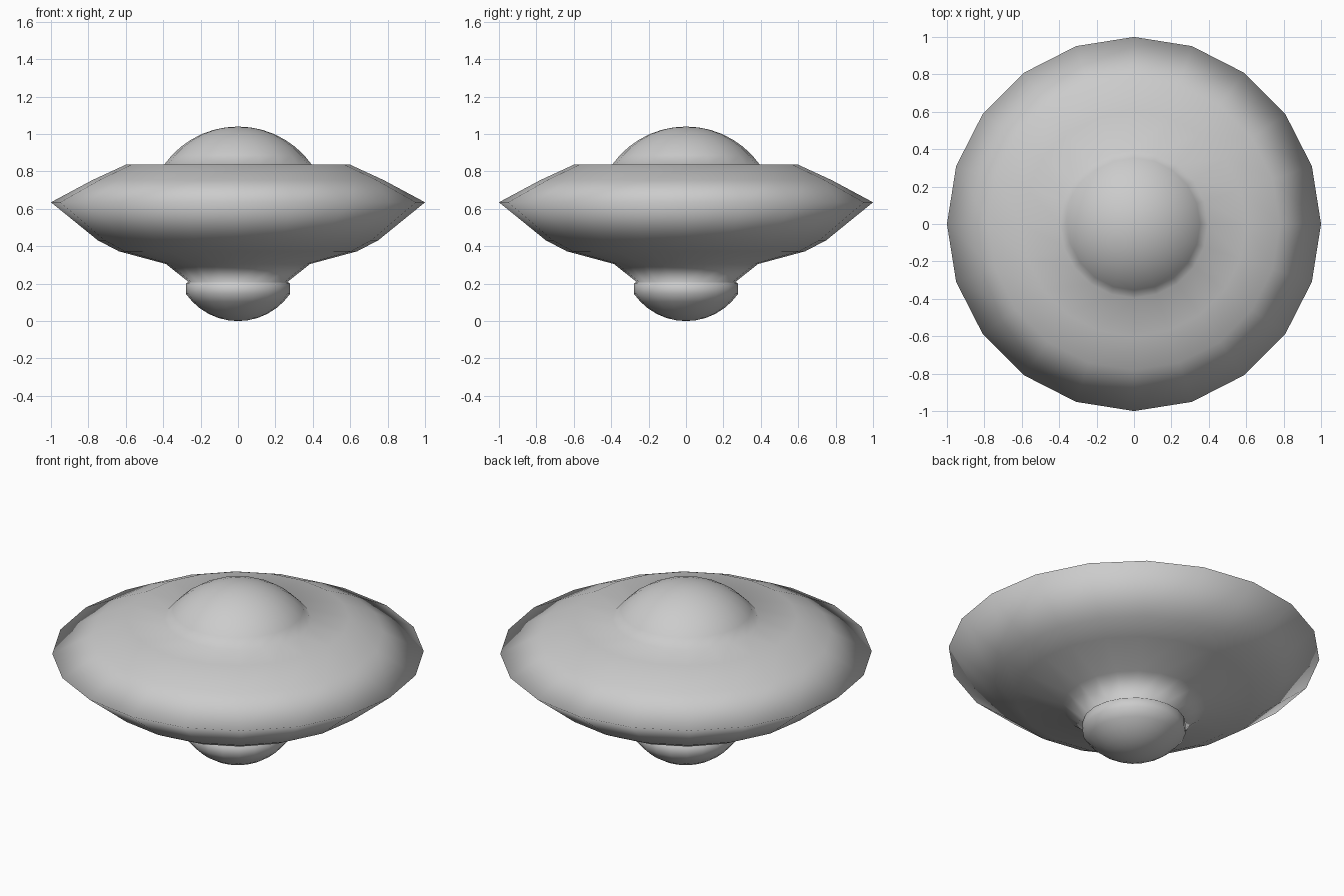
import bpy, bmesh, math

if "Cube" in bpy.data.objects:
    bpy.data.objects.remove(bpy.data.objects["Cube"])

SIDES = 20


def cap_arc(radius, z_edge, z_tip, steps):
    """Profile points of a spherical cap, from its edge to just before its tip."""
    h = abs(z_tip - z_edge)
    sphere_r = (radius ** 2 + h ** 2) / (2 * h)
    half = math.acos((sphere_r - h) / sphere_r)
    sign = 1 if z_tip > z_edge else -1
    points = []
    for i in range(steps):
        a = half * (1 - i / steps)
        points.append((sphere_r * math.sin(a), z_tip - sign * sphere_r * (1 - math.cos(a))))
    return points


def lathe(name, profile, z_bottom, z_top):
    """Closed smooth body of revolution, profile listed bottom to top."""
    bm = bmesh.new()
    rings = [[bm.verts.new((r * math.cos(2 * math.pi * k / SIDES),
                            r * math.sin(2 * math.pi * k / SIDES), z))
              for k in range(SIDES)] for r, z in profile]
    bottom, top = bm.verts.new((0, 0, z_bottom)), bm.verts.new((0, 0, z_top))
    for k in range(SIDES):
        n = (k + 1) % SIDES
        bm.faces.new((bottom, rings[0][n], rings[0][k]))
        bm.faces.new((top, rings[-1][k], rings[-1][n]))
        for low, high in zip(rings, rings[1:]):
            bm.faces.new((low[k], low[n], high[n], high[k]))
    for f in bm.faces:
        f.smooth = True
    mesh = bpy.data.meshes.new(name)
    bm.to_mesh(mesh)
    bm.free()
    obj = bpy.data.objects.new(name, mesh)
    bpy.context.collection.objects.link(obj)
    return obj


# Rounded pod under the hull
pod = cap_arc(0.278, 0.145, 0.0, 6)[::-1] + [(0.278, 0.20)]
# Neck, flared underside, sharp rim, sloped deck and flat top
hull = [(0.265, 0.21), (0.385, 0.305), (0.637, 0.373), (0.75, 0.432),
        (1.0, 0.635), (0.78, 0.753), (0.6, 0.836)]
# Cabin dome
dome = cap_arc(0.395, 0.836, 1.04, 7)

# One continuous shell so the shading flows from pod to dome
lathe("saucer_body", pod + hull + dome, 0.0, 1.04)
